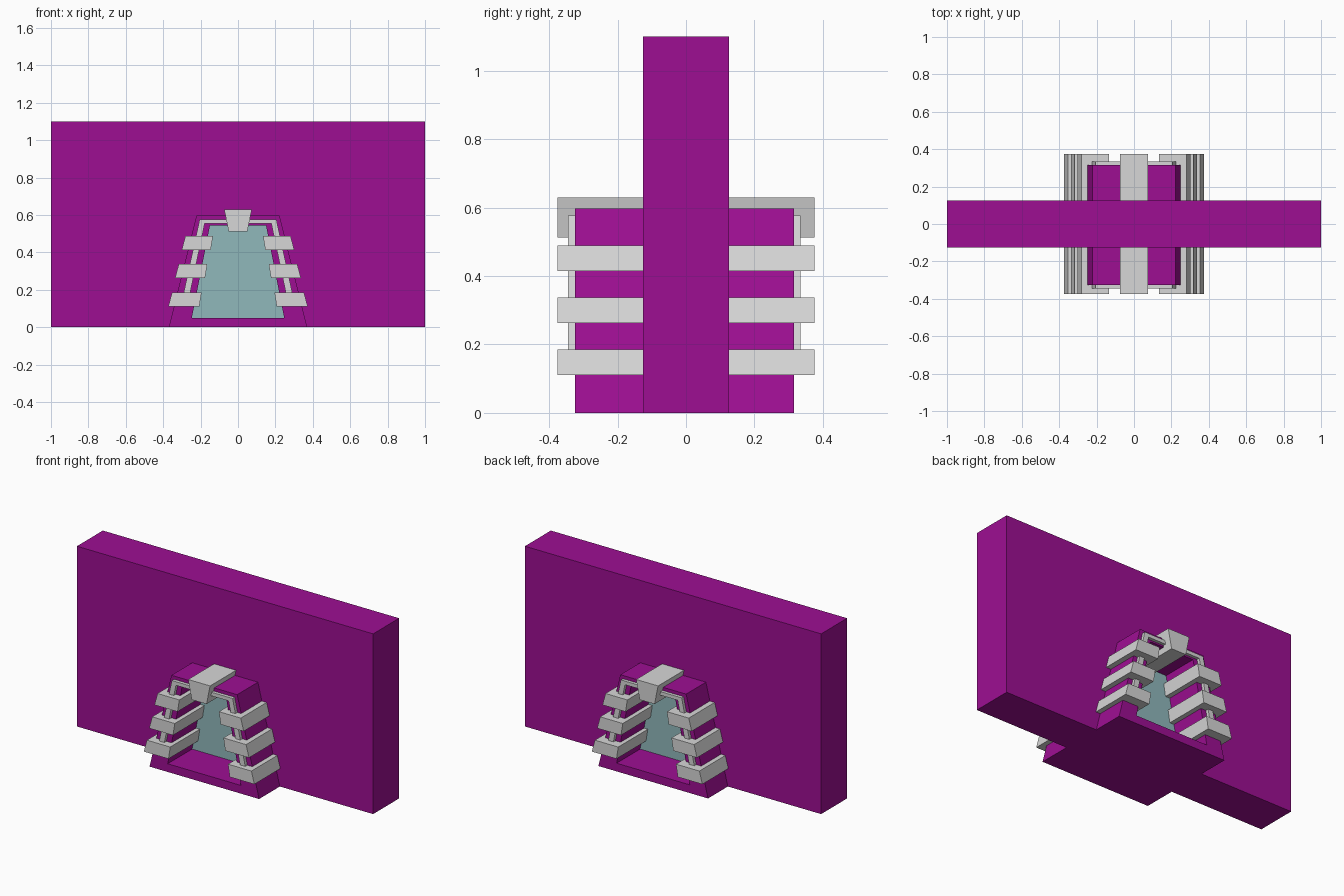
import bpy
import bmesh

cube = bpy.data.objects.get("Cube")
if cube:
    bpy.data.objects.remove(cube, do_unlink=True)


def make_material(name, rgb):
    mat = bpy.data.materials.new(name)
    mat.use_nodes = True
    mat.diffuse_color = (*rgb, 1)
    mat.node_tree.nodes["Principled BSDF"].inputs["Base Color"].default_value = (*rgb, 1)
    return mat


purple = make_material("purple wall", (0.34, 0.0045, 0.29))
grey = make_material("light grey stone", (0.68, 0.68, 0.68))
teal = make_material("pale teal door", (0.28, 0.48, 0.50))


def trapezoid(low, high, z0, z1):
    """Symmetric outline from half widths at the bottom and top."""
    return [(-low, z0), (low, z0), (high, z1), (-high, z1)]


def prism(name, outline, y0, y1, mat, hole=None):
    """Extrude an x-z outline along y, optionally leaving a matching hole."""
    bm = bmesh.new()

    def loop(points, y):
        return [bm.verts.new((x, y, z)) for x, z in points]

    def bridge(a, b):
        for i in range(len(a)):
            j = (i + 1) % len(a)
            bm.faces.new((a[i], a[j], b[j], b[i]))

    front, back = loop(outline, y0), loop(outline, y1)
    bridge(front, back)
    if hole:
        hole_front, hole_back = loop(hole, y0), loop(hole, y1)
        bridge(hole_front, front)
        bridge(back, hole_back)
        bridge(hole_back, hole_front)
    else:
        bm.faces.new(front)
        bm.faces.new(back)
    bmesh.ops.recalc_face_normals(bm, faces=bm.faces)
    mesh = bpy.data.meshes.new(name)
    bm.to_mesh(mesh)
    bm.free()
    mesh.materials.append(mat)
    obj = bpy.data.objects.new(name, mesh)
    bpy.context.collection.objects.link(obj)
    return obj


# Wall and projecting surround share one tapered opening
opening = trapezoid(0.247, 0.15, 0.05, 0.545)
prism("wall", trapezoid(1, 1, 0, 1.1), -0.125, 0.125, purple, opening)
prism("door_surround", trapezoid(0.37, 0.222, 0, 0.597), -0.325, 0.316, purple, opening)

# Recessed door panel
prism("door", opening, -0.09, 0.09, teal)

# Raised trim around the opening, on both faces
trim = [(-0.298, 0.15), (-0.205, 0.577), (0.205, 0.577), (0.298, 0.15),
        (0.263, 0.15), (0.178, 0.555), (-0.178, 0.555), (-0.263, 0.15)]
prism("front_trim", trim, -0.345, -0.3, grey)
prism("back_trim", trim, 0.3, 0.335, grey)

# Stone blocks running through the surround on each side
for level in range(3):
    z = 0.11 + 0.152 * level
    shift = 0.036 * level
    block = [(0.373 - shift, z), (0.353 - shift, z + 0.075),
             (0.195 - shift * 0.85, z + 0.075), (0.207 - shift * 0.85, z)]
    for side, sign in (("left", 1), ("right", -1)):
        prism(f"{side}_block_{level + 1}", [(sign * x, h) for x, h in block],
              -0.375, 0.375, grey)

# Keystone over the door
prism("keystone", trapezoid(0.05, 0.074, 0.513, 0.63), -0.375, 0.375, grey)
